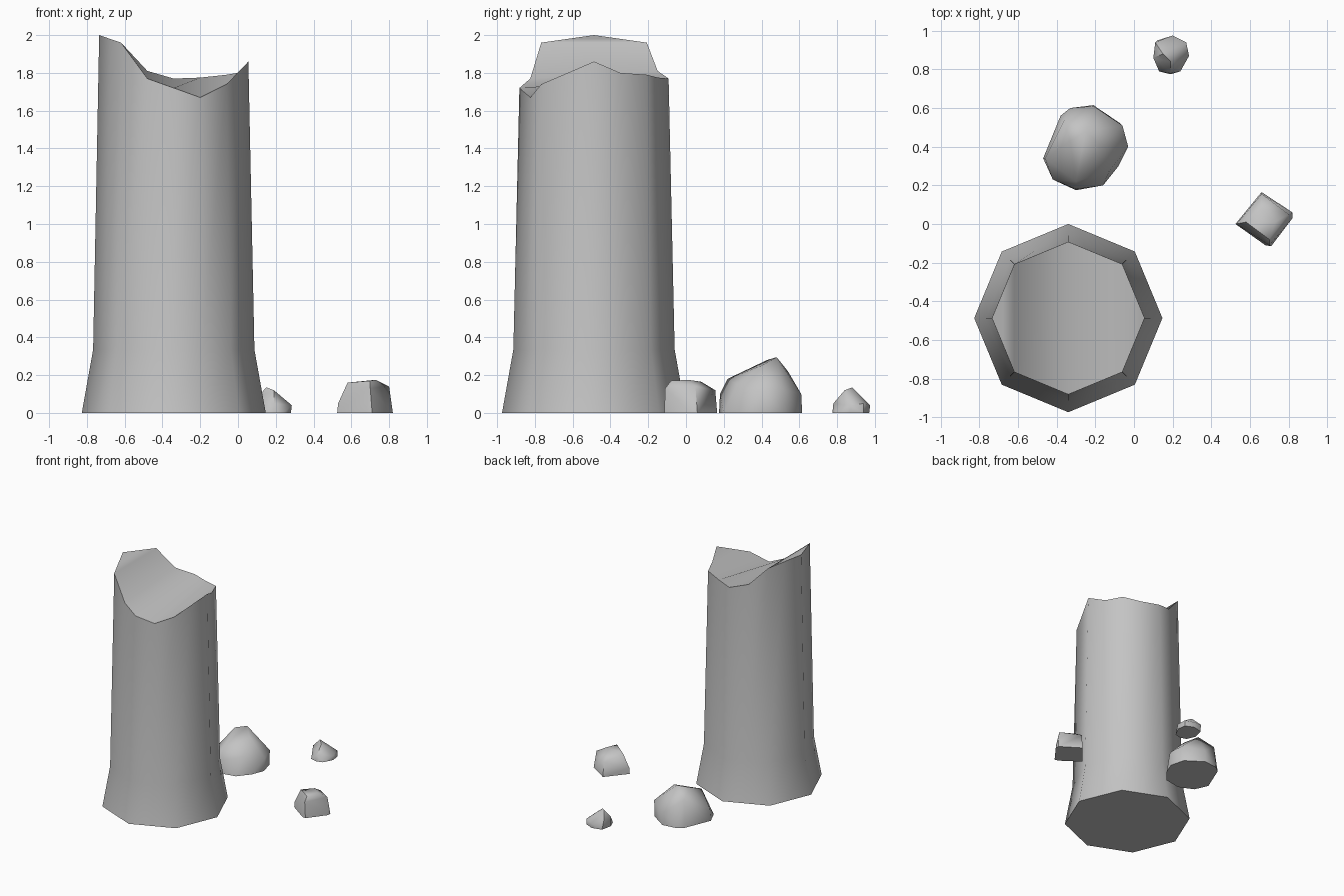
import bpy
import bmesh
from math import cos, sin, pi, radians

cube = bpy.data.objects.get("Cube")
if cube:
    bpy.data.objects.remove(cube, do_unlink=True)

stone = bpy.data.materials.new("grey_stone")
stone.use_nodes = True
GREY = (0.55, 0.55, 0.55, 1)
stone.diffuse_color = GREY
stone.node_tree.nodes["Principled BSDF"].inputs["Base Color"].default_value = GREY


def finish(name, bm, angle):
    """Turn a bmesh into a smooth-shaded stone object."""
    bmesh.ops.recalc_face_normals(bm, faces=bm.faces)
    mesh = bpy.data.meshes.new(name)
    bm.to_mesh(mesh)
    bm.free()
    obj = bpy.data.objects.new(name, mesh)
    bpy.context.collection.objects.link(obj)
    mesh.materials.append(stone)
    bpy.ops.object.select_all(action="DESELECT")
    obj.select_set(True)
    bpy.context.view_layer.objects.active = obj
    bpy.ops.object.shade_smooth_by_angle(angle=radians(angle))
    return obj


def octagon_point(i, radius):
    """Corner (even i) or edge midpoint (odd i) of an octagon."""
    r = radius if i % 2 == 0 else radius * cos(pi / 8)
    return r * cos(i * pi / 8), r * sin(i * pi / 8)


# Broken column: flared octagonal shaft with a jagged rim
def build_column():
    cx, cy, count = -0.34, -0.487, 16
    rim = [1.86, 1.80, 1.79, 1.775, 1.77, 1.81, 1.96, 1.98,
           2.0, 1.98, 1.96, 1.77, 1.72, 1.67, 1.74, 1.80]
    bm = bmesh.new()
    rings = []
    for radius, heights in ((0.487, [0] * count), (0.427, [0.335] * count), (0.395, rim)):
        ring = []
        for i, z in enumerate(heights):
            x, y = octagon_point(i, radius)
            ring.append(bm.verts.new((cx + x, cy + y, z)))
        rings.append(ring)
    for low, high in zip(rings, rings[1:]):
        for i in range(count):
            j = (i + 1) % count
            bm.faces.new((low[i], low[j], high[j], high[i]))
    bm.faces.new(rings[0])
    # Broken top surface: strips from the back rim across to the front rim
    top = rings[-1]
    half = count // 2
    for i in range(half):
        strip = [top[i], top[i + 1], top[(count - i - 1) % count], top[(count - i) % count]]
        bm.faces.new(list(dict.fromkeys(strip)))
    finish("broken_column", bm, 50)


# Fallen rubble: convex chunks with a flat footprint and a few upper corners
def build_rock(name, footprint, upper, angle=50):
    bm = bmesh.new()
    for x, y in footprint:
        bm.verts.new((x, y, 0))
    for point in upper:
        bm.verts.new(point)
    hull = bmesh.ops.convex_hull(bm, input=bm.verts)
    spare = [v for v in hull["geom_interior"] if isinstance(v, bmesh.types.BMVert)]
    bmesh.ops.delete(bm, geom=spare, context="VERTS")
    bmesh.ops.dissolve_limit(bm, angle_limit=radians(2), verts=bm.verts, edges=bm.edges)
    finish(name, bm, angle)


build_column()

build_rock(
    "large_rock",
    [(-0.47, 0.34), (-0.38, 0.56), (-0.33, 0.6), (-0.21, 0.615), (-0.07, 0.52),
     (-0.04, 0.4), (-0.08, 0.3), (-0.16, 0.2), (-0.3, 0.175), (-0.42, 0.23)],
    [(-0.33, 0.43, 0.28), (-0.25, 0.48, 0.295), (-0.17, 0.4, 0.25), (-0.3, 0.22, 0.18),
     (-0.13, 0.27, 0.15), (-0.36, 0.54, 0.22), (-0.21, 0.61, 0.1), (-0.06, 0.51, 0.13),
     (-0.03, 0.4, 0.11), (-0.46, 0.34, 0.1), (-0.3, 0.18, 0.1)])

build_rock(
    "small_rock",
    [(0.1, 0.86), (0.12, 0.95), (0.2, 0.97), (0.27, 0.94),
     (0.28, 0.87), (0.24, 0.79), (0.19, 0.775), (0.13, 0.79)],
    [(0.15, 0.88, 0.135), (0.19, 0.84, 0.12), (0.11, 0.94, 0.07), (0.2, 0.975, 0.04),
     (0.27, 0.94, 0.05), (0.285, 0.87, 0.04), (0.19, 0.78, 0.05), (0.1, 0.86, 0.08)])

build_rock(
    "medium_rock",
    [(0.525, 0), (0.66, 0.165), (0.82, 0.06), (0.82, 0.03), (0.71, -0.115), (0.68, -0.11)],
    [(0.53, 0, 0.05), (0.58, 0.01, 0.16), (0.66, 0.155, 0.12), (0.66, 0.08, 0.165),
     (0.73, 0.01, 0.175), (0.8, 0.05, 0.14), (0.7, -0.08, 0.17), (0.7, -0.11, 0.13)])
